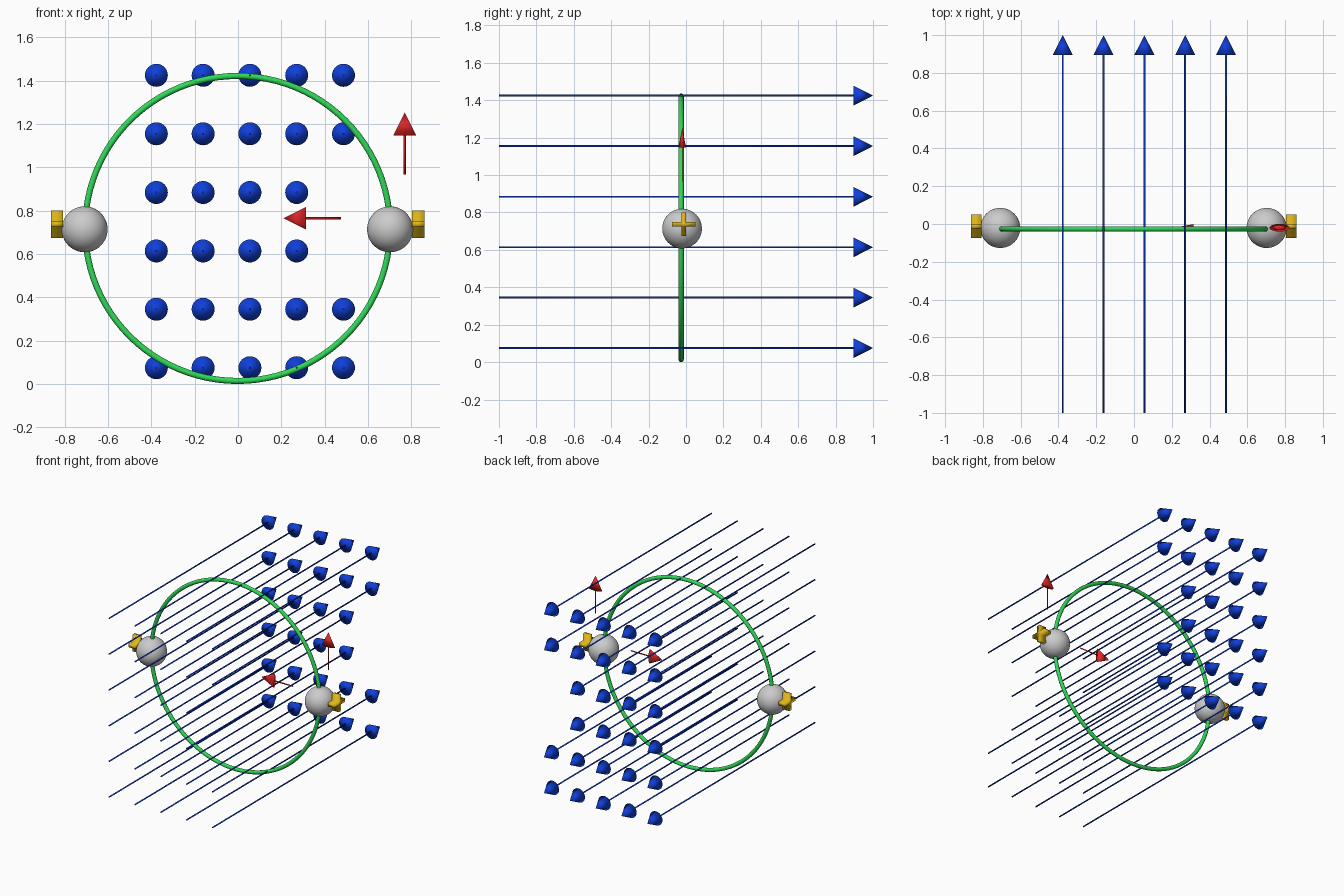
import bpy, bmesh
from math import radians
from mathutils import Matrix, Vector

if "Cube" in bpy.data.objects:
    bpy.data.objects.remove(bpy.data.objects["Cube"])


def material(name, rgb):
    m = bpy.data.materials.new(name)
    m.diffuse_color = (*rgb, 1)
    m.use_nodes = True
    m.node_tree.nodes["Principled BSDF"].inputs["Base Color"].default_value = m.diffuse_color
    return m


blue = material("blue", (0.005, 0.05, 0.7))
green = material("green", (0.03, 0.7, 0.1))
red = material("red", (0.75, 0.02, 0.02))
gold = material("gold", (0.75, 0.48, 0.01))


def finish(obj, name, mat=None, smooth=180):
    obj.name = name
    if mat:
        obj.data.materials.append(mat)
    bpy.context.view_layer.objects.active = obj
    obj.select_set(True)
    bpy.ops.object.shade_smooth_by_angle(angle=radians(smooth))
    obj.select_set(False)


def add_mesh(name, bm):
    me = bpy.data.meshes.new(name)
    bm.to_mesh(me)
    bm.free()
    obj = bpy.data.objects.new(name, me)
    bpy.context.collection.objects.link(obj)
    return obj


def arrow(name, start, tip, mat, head=0.105, radius=0.053, flat=1.0):
    """Thin shaft plus cone head; flat squashes it along world y."""
    start, tip = Vector(start), Vector(tip)
    axis = tip - start
    length = axis.length
    turn = axis.to_track_quat('Z', 'Y').to_matrix().to_4x4()
    bm = bmesh.new()
    for r1, r2, a, b, n in ((0.005, 0.005, 0, length - head, 8),
                            (radius, 0, length - head, length, 32)):
        bmesh.ops.create_cone(bm, cap_ends=True, segments=n, radius1=r1,
                              radius2=r2, depth=b - a,
                              matrix=turn @ Matrix.Translation((0, 0, (a + b) / 2)))
    bmesh.ops.scale(bm, vec=(1, flat, 1), verts=bm.verts)
    obj = add_mesh(name, bm)
    obj.location = start
    finish(obj, name, mat)


# Grid of field arrows pointing backwards, two left out beside the right ball
xs = (-0.377, -0.161, 0.055, 0.271, 0.487)
zs = (0.075, 0.345, 0.614, 0.884, 1.155, 1.425)
for i, x in enumerate(xs):
    for j, z in enumerate(zs):
        if i == 4 and j in (2, 3):
            continue
        arrow(f"field_arrow_{i}_{j}", (x, -1, z), (x, 1, z), blue)

# Circular path
bpy.ops.mesh.primitive_torus_add(major_segments=96, minor_segments=16,
                                 major_radius=0.704, minor_radius=0.014,
                                 location=(-0.002, -0.026, 0.718),
                                 rotation=(radians(90), 0, 0))
finish(bpy.context.object, "path_ring", green)

# Balls with a gold cross on the outer side
a, t = 0.063, 0.013
outline = [(-t, -a), (t, -a), (t, -t), (a, -t), (a, t), (t, t),
           (t, a), (-t, a), (-t, t), (-a, t), (-a, -t), (-t, -t)]
for side, s in (("left", -1), ("right", 1)):
    bpy.ops.mesh.primitive_uv_sphere_add(segments=48, ring_count=24, radius=0.106,
                                         location=(s * 0.705 - 0.003, -0.021, 0.714))
    finish(bpy.context.object, f"{side}_ball")
    bm = bmesh.new()
    bm.faces.new([bm.verts.new((0, y, z)) for y, z in outline])
    cross = add_mesh(f"{side}_cross", bm)
    cross.location = (s * 0.834 - 0.002, -0.012, 0.737)
    depth = cross.modifiers.new("depth", 'SOLIDIFY')
    depth.thickness, depth.offset = 0.056, 0
    finish(cross, f"{side}_cross", gold, 30)

# Flattened red arrows for motion (up) and pull (inwards)
arrow("motion_arrow", (0.770, -0.02, 0.967), (0.770, -0.02, 1.253), red, flat=0.38)
arrow("pull_arrow", (0.475, -0.02, 0.765), (0.21, -0.02, 0.765), red, flat=0.36)
